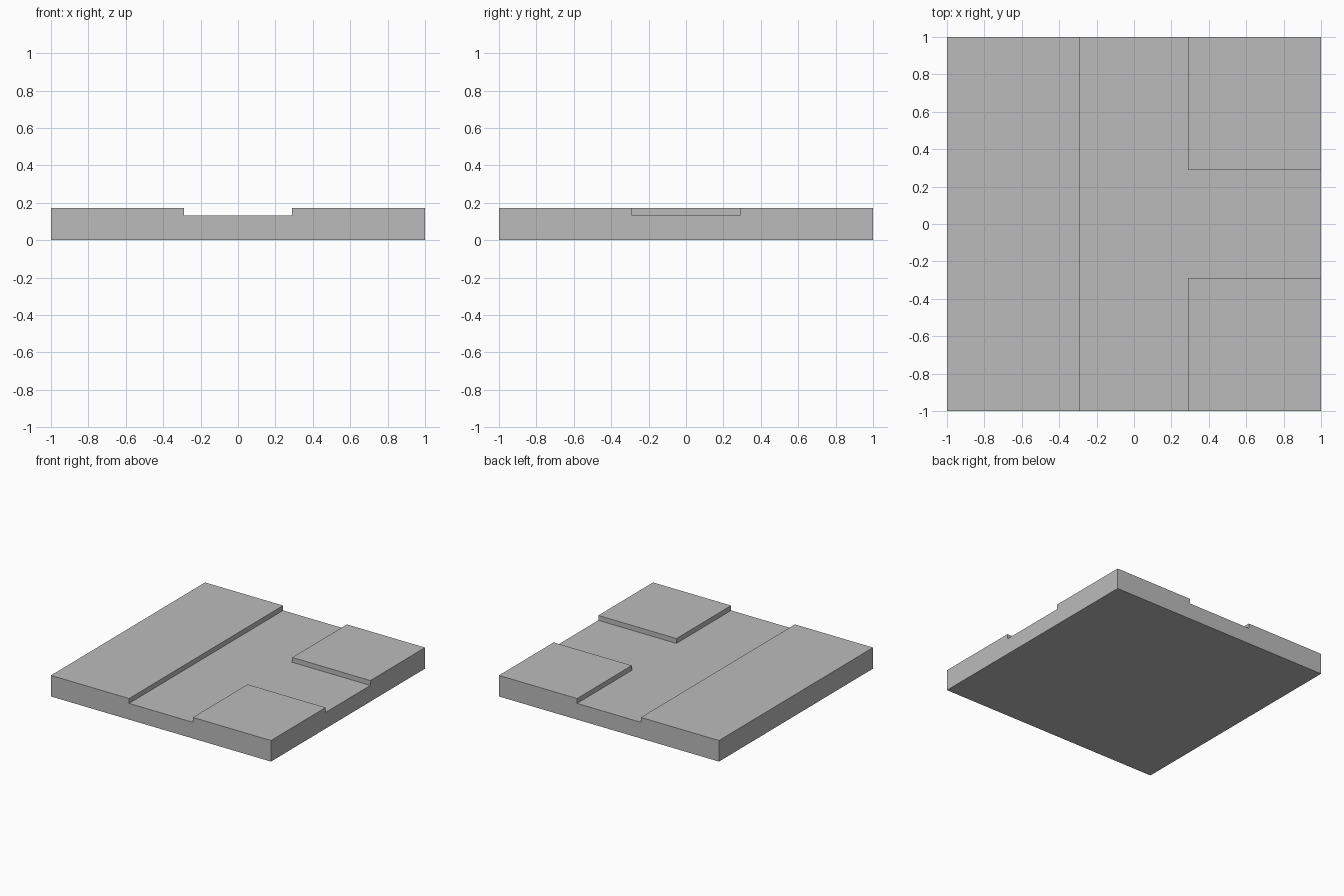
import bpy
import bmesh

cube = bpy.data.objects.get("Cube")
if cube:
    bpy.data.objects.remove(cube, do_unlink=True)

HEIGHT = 0.173   # top of the raised blocks
FLOOR = 0.133    # channel floor
HALF = 0.29      # half width of the channel


def prism(name, outline, bottom, top):
    """Extrude a flat outline into a closed solid."""
    bm = bmesh.new()
    face = bm.faces.new([bm.verts.new((x, y, bottom)) for x, y in outline])
    result = bmesh.ops.extrude_face_region(bm, geom=[face])
    verts = [v for v in result["geom"] if isinstance(v, bmesh.types.BMVert)]
    bmesh.ops.translate(bm, verts=verts, vec=(0, 0, top - bottom))
    bmesh.ops.recalc_face_normals(bm, faces=bm.faces)
    mesh = bpy.data.meshes.new(name)
    bm.to_mesh(mesh)
    bm.free()
    obj = bpy.data.objects.new(name, mesh)
    bpy.context.collection.objects.link(obj)
    return obj


# Single grey material
grey = bpy.data.materials.new("plain grey")
grey.use_nodes = True
color = (0.5, 0.5, 0.5, 1)
grey.diffuse_color = color
grey.node_tree.nodes["Principled BSDF"].inputs["Base Color"].default_value = color

# Square tile slab
tile = prism("junction_tile", [(-1, -1), (1, -1), (1, 1), (-1, 1)], 0, HEIGHT)
tile.data.materials.append(grey)

# T-shaped channel: straight along y with a branch towards +x
END = 1.2
channel = prism("channel_cutter", [
    (-HALF, -END), (HALF, -END), (HALF, -HALF), (END, -HALF),
    (END, HALF), (HALF, HALF), (HALF, END), (-HALF, END)], FLOOR, HEIGHT + 0.2)
channel.data.materials.append(grey)
channel.hide_render = True
channel.hide_set(True)

cut = tile.modifiers.new("channel", "BOOLEAN")
cut.operation = "DIFFERENCE"
cut.solver = "EXACT"
cut.object = channel

# Bake the cut, then drop the cutter
bpy.context.view_layer.objects.active = tile
tile.select_set(True)
bpy.ops.object.modifier_apply(modifier=cut.name)
bpy.data.objects.remove(channel, do_unlink=True)
